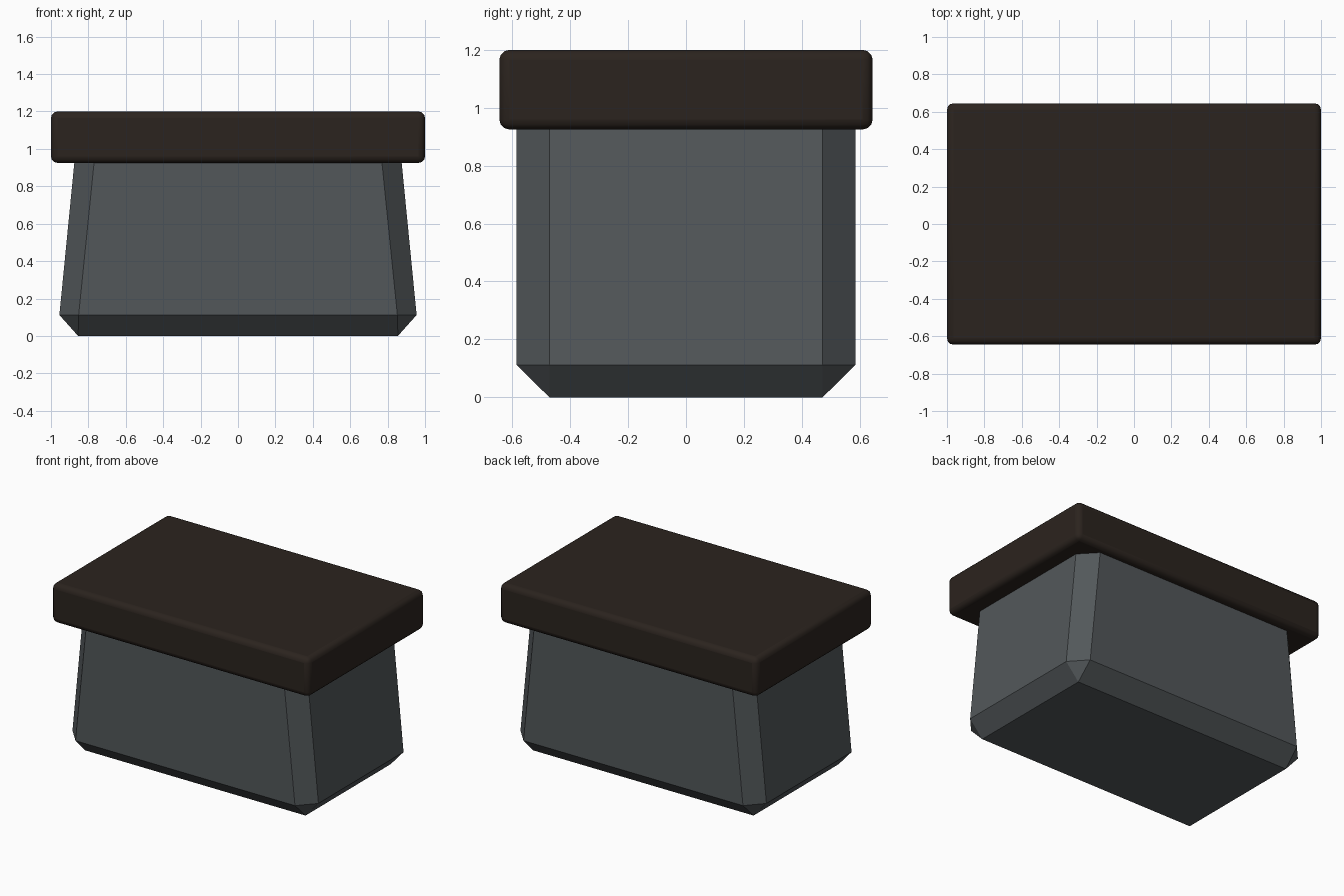
import bpy, bmesh
from math import radians

if "Cube" in bpy.data.objects:
    bpy.data.objects.remove(bpy.data.objects["Cube"])


def material(name, rgb):
    m = bpy.data.materials.new(name)
    m.diffuse_color = (*rgb, 1)
    m.use_nodes = True
    m.node_tree.nodes["Principled BSDF"].inputs["Base Color"].default_value = m.diffuse_color
    return m


def add_object(name, bm, mat):
    bmesh.ops.recalc_face_normals(bm, faces=bm.faces)
    me = bpy.data.meshes.new(name)
    bm.to_mesh(me)
    bm.free()
    ob = bpy.data.objects.new(name, me)
    bpy.context.collection.objects.link(ob)
    me.materials.append(mat)
    return ob


# Body: chamfered tub, narrowing upward in x only; one quarter, mirrored
quarter = [(0.855, 0.472, 0),
           (0.852, 0.585, 0.112), (0.955, 0.472, 0.112),
           (0.752, 0.585, 1.1), (0.858, 0.472, 1.1)]
bm = bmesh.new()
for x, y, z in quarter:
    for sx in (-1, 1):
        for sy in (-1, 1):
            bm.verts.new((sx * x, sy * y, z))
bmesh.ops.convex_hull(bm, input=bm.verts)
bmesh.ops.dissolve_limit(bm, angle_limit=radians(2), verts=bm.verts, edges=bm.edges)
add_object("body", bm, material("slate", (0.085, 0.096, 0.102)))

# Lid: overhanging slab with softened edges
bm = bmesh.new()
bmesh.ops.create_cube(bm, size=1)
for v in bm.verts:
    v.co = (v.co.x * 2, v.co.y * 1.29, 1.0625 + v.co.z * 0.275)
lid = add_object("lid", bm, material("dark_wood", (0.024, 0.017, 0.013)))
bevel = lid.modifiers.new("soft_edges", 'BEVEL')
bevel.width = 0.035
bevel.segments = 3
bpy.context.view_layer.objects.active = lid
lid.select_set(True)
bpy.ops.object.shade_smooth_by_angle(angle=radians(35))
